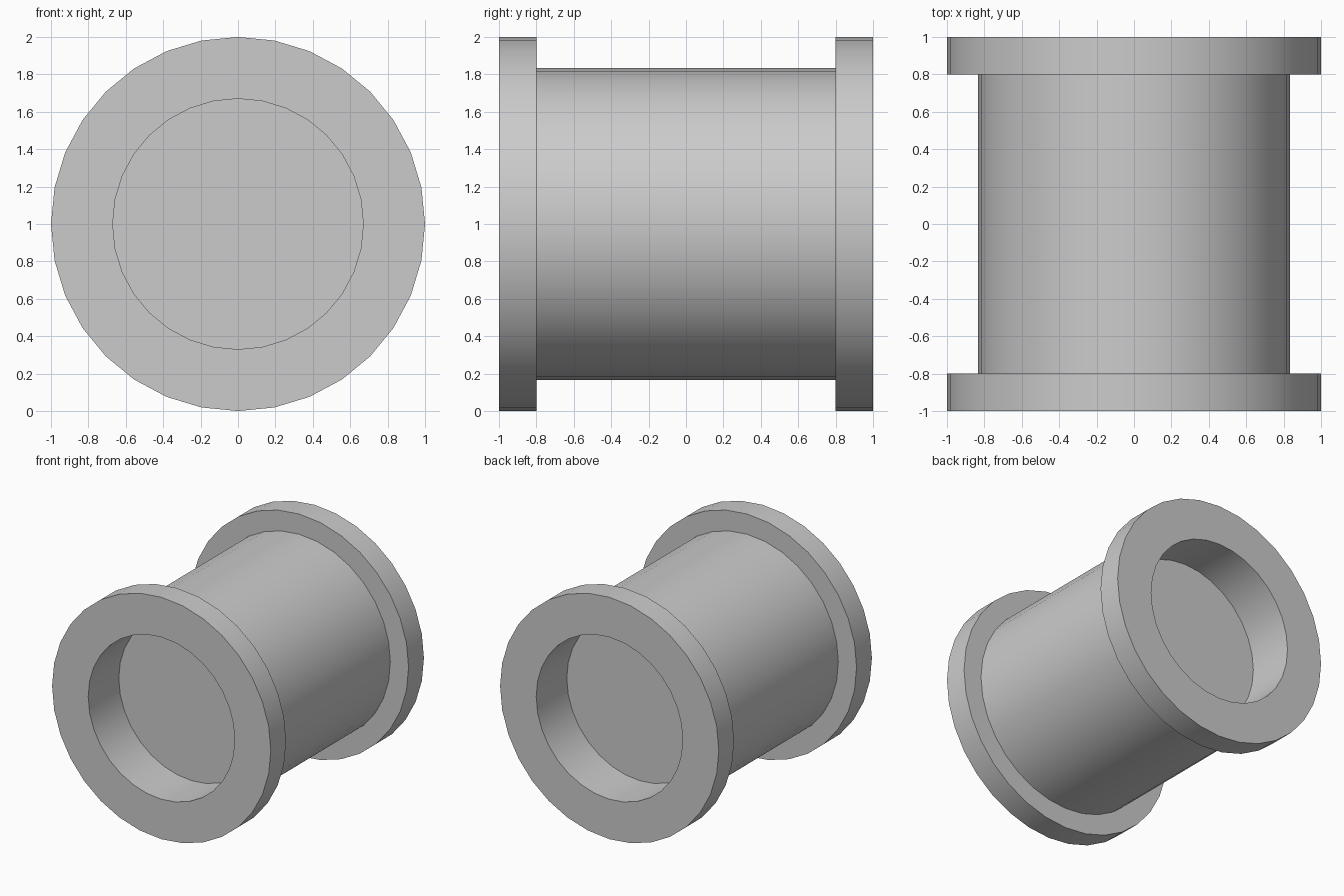
import bpy
import bmesh
from math import sin, cos, pi, radians

cube = bpy.data.objects.get("Cube")
if cube:
    bpy.data.objects.remove(cube, do_unlink=True)

SIDES = 32
FLANGE_R, BARREL_R, RECESS_R = 1.0, 0.833, 0.67
END, SHOULDER, FLOOR = 1.0, 0.8, 0.6

grey = bpy.data.materials.new("light_grey")
grey.use_nodes = True
colour = (0.6, 0.6, 0.6, 1)
grey.diffuse_color = colour
grey.node_tree.nodes["Principled BSDF"].inputs["Base Color"].default_value = colour


def ring(bm, radius, y):
    """Circle of vertices around the y axis, with one at the very top."""
    return [bm.verts.new((radius * sin(2 * pi * i / SIDES), y,
                          1 + radius * cos(2 * pi * i / SIDES)))
            for i in range(SIDES)]


# Half profile from recess floor over the flange to the barrel, then mirrored
half = [(RECESS_R, -FLOOR), (RECESS_R, -END), (FLANGE_R, -END),
        (FLANGE_R, -SHOULDER), (BARREL_R, -SHOULDER)]
profile = half + [(r, -y) for r, y in reversed(half)]

bm = bmesh.new()
rings = [ring(bm, r, y) for r, y in profile]
for a, b in zip(rings, rings[1:]):
    for i in range(SIDES):
        j = (i + 1) % SIDES
        bm.faces.new((a[i], a[j], b[j], b[i]))

# Recess floors
bm.faces.new(rings[0])
bm.faces.new(rings[-1])
bmesh.ops.recalc_face_normals(bm, faces=bm.faces)

mesh = bpy.data.meshes.new("flanged_spool")
bm.to_mesh(mesh)
bm.free()
mesh.materials.append(grey)
spool = bpy.data.objects.new("flanged_spool", mesh)
bpy.context.collection.objects.link(spool)

# Smooth round walls, sharp rims
bpy.ops.object.select_all(action="DESELECT")
spool.select_set(True)
bpy.context.view_layer.objects.active = spool
bpy.ops.object.shade_smooth_by_angle(angle=radians(30))
